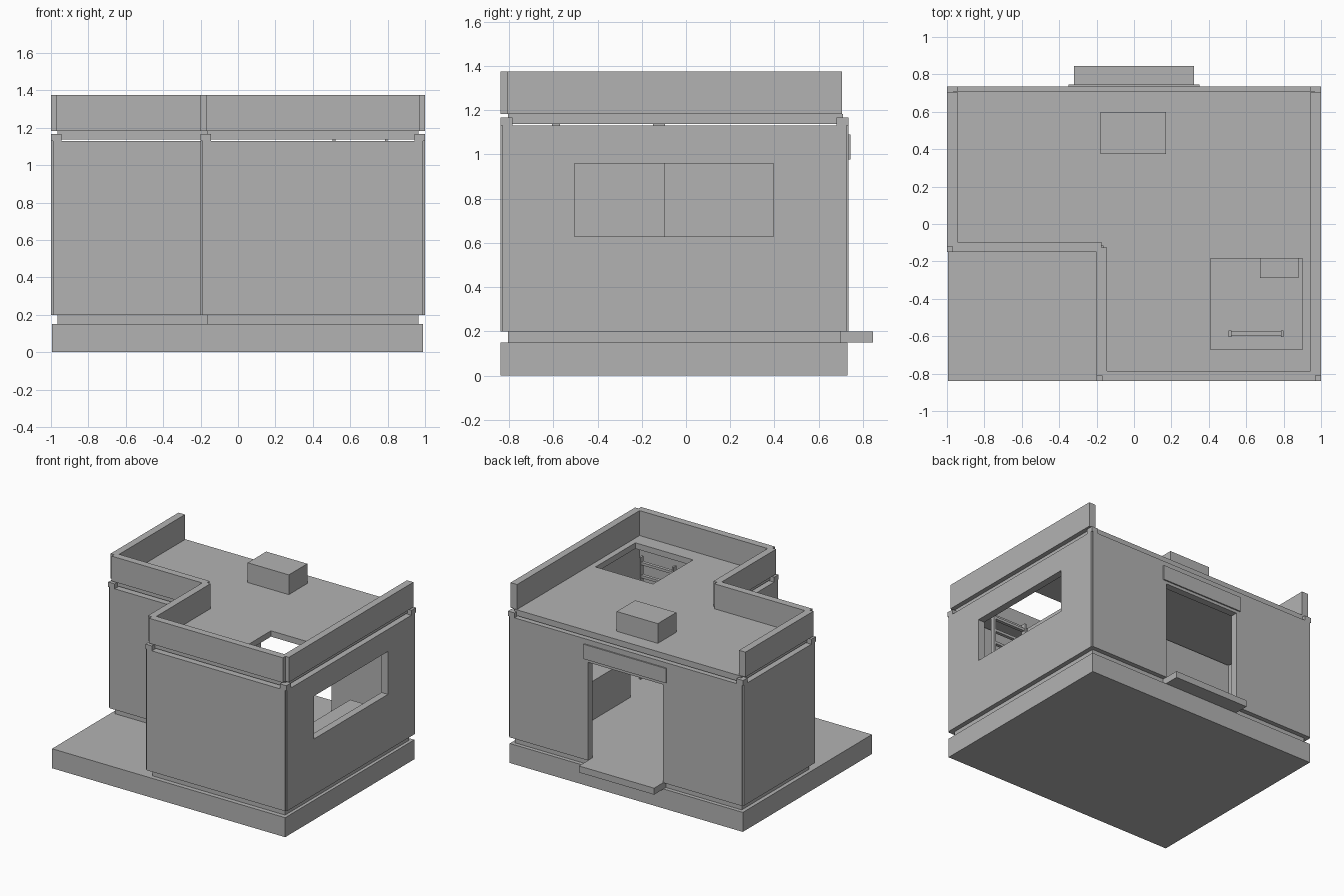
import bpy
import bmesh
from mathutils import Vector

cube = bpy.data.objects.get("Cube")
if cube:
    bpy.data.objects.remove(cube, do_unlink=True)

grey = bpy.data.materials.new("plaster_grey")
grey.use_nodes = True
grey.diffuse_color = (0.45, 0.45, 0.45, 1)
grey.node_tree.nodes["Principled BSDF"].inputs["Base Color"].default_value = (0.45, 0.45, 0.45, 1)


def prism(name, points, z0, z1):
    """Extrude a counter-clockwise outline between two heights."""
    bm = bmesh.new()
    face = bm.faces.new([bm.verts.new((x, y, z0)) for x, y in points])
    top = bmesh.ops.extrude_face_region(bm, geom=[face])["geom"]
    for v in top:
        if isinstance(v, bmesh.types.BMVert):
            v.co.z = z1
    bmesh.ops.recalc_face_normals(bm, faces=bm.faces)
    mesh = bpy.data.meshes.new(name)
    bm.to_mesh(mesh)
    bm.free()
    mesh.materials.append(grey)
    obj = bpy.data.objects.new(name, mesh)
    bpy.context.collection.objects.link(obj)
    return obj


def box(name, x0, x1, y0, y1, z0, z1):
    return prism(name, [(x0, y0), (x1, y0), (x1, y1), (x0, y1)], z0, z1)


def cut(target, cutter):
    """Subtract the cutter and discard it."""
    mod = target.modifiers.new("cut", "BOOLEAN")
    mod.operation = "DIFFERENCE"
    mod.solver = "EXACT"
    mod.object = cutter
    bpy.context.view_layer.objects.active = target
    bpy.ops.object.modifier_apply(modifier=mod.name)
    bpy.data.objects.remove(cutter, do_unlink=True)


# L-shaped footprint: corner position and inward direction
BACK = 0.735
CORNERS = [(-1, -0.15, 1, 1), (-0.2, -0.15, 1, 1), (-0.2, -0.84, 1, 1),
           (1, -0.84, -1, 1), (1, BACK, -1, -1), (-1, BACK, 1, -1)]


def footprint(inset=0, notch=0, notched=(), back=None):
    """Footprint moved inward, with square notches at chosen corners."""
    pts = [Vector((x + inset * dx, y + inset * dy)) for x, y, dx, dy in CORNERS]
    if back is not None:
        pts[4].y = pts[5].y = back
    result = []
    for i, p in enumerate(pts):
        if i in notched:
            before = (pts[i - 1] - p).normalized() * notch
            after = (pts[(i + 1) % len(pts)] - p).normalized() * notch
            result += [p + before, p + before + after, p + after]
        else:
            result.append(p)
    return result


# Ground slab and floor
box("base_slab", -0.995, 0.99, -0.84, 0.73, 0, 0.15)
prism("floor", footprint(inset=0.035), 0.15, 0.2)
box("door_step", -0.32, 0.32, 0.65, 0.845, 0.15, 0.2)

# Walls with window and doorway
WALL = 0.055
walls = prism("walls", footprint(notch=0.01, notched=(0, 2, 3, 4, 5)), 0.2, 1.13)
cut(walls, prism("room_cutter", footprint(inset=WALL), 0.1, 1.3))
cut(walls, box("window_cutter", 0.9, 1.1, -0.505, 0.395, 0.63, 0.96))
cut(walls, box("door_cutter", -0.32, 0.32, 0.6, 0.8, 0.1, 0.955))
box("door_lintel_panel", -0.35, 0.35, BACK, 0.745, 0.977, 1.09)

# Raised locating blocks on the wall corners
for x, y, dx, dy in CORNERS:
    xs, ys = sorted((x, x + WALL * dx)), sorted((y, y + WALL * dy))
    box("corner_block", *xs, *ys, 1.13, 1.168)

# Roof with hatch, parapet open at the back, and vent
roof = prism("roof", footprint(inset=0.035, back=0.71), 1.138, 1.183)
cut(roof, box("hatch_cutter", 0.41, 0.9, -0.67, -0.185, 1.0, 1.3))
parapet = prism("parapet", footprint(notch=0.03, notched=(0, 2, 3), back=0.705), 1.183, 1.375)
cut(parapet, prism("parapet_cutter",
                   footprint(inset=WALL, notch=0.03, notched=(1,), back=1), 1.1, 1.5))
box("roof_vent", -0.18, 0.17, 0.375, 0.6, 1.183, 1.335)

# Ladder below the hatch
for x in (0.505, 0.785):
    box("ladder_rail", x, x + 0.015, -0.605, -0.57, 0.2, 1.138)
for i in range(9):
    z = 0.28 + i * 0.1
    box("ladder_rung", 0.515, 0.79, -0.6, -0.575, z, z + 0.02)

# Low counter beside the window
box("counter", 0.675, 0.88, -0.29, 0.4, 0.2, 0.5)
